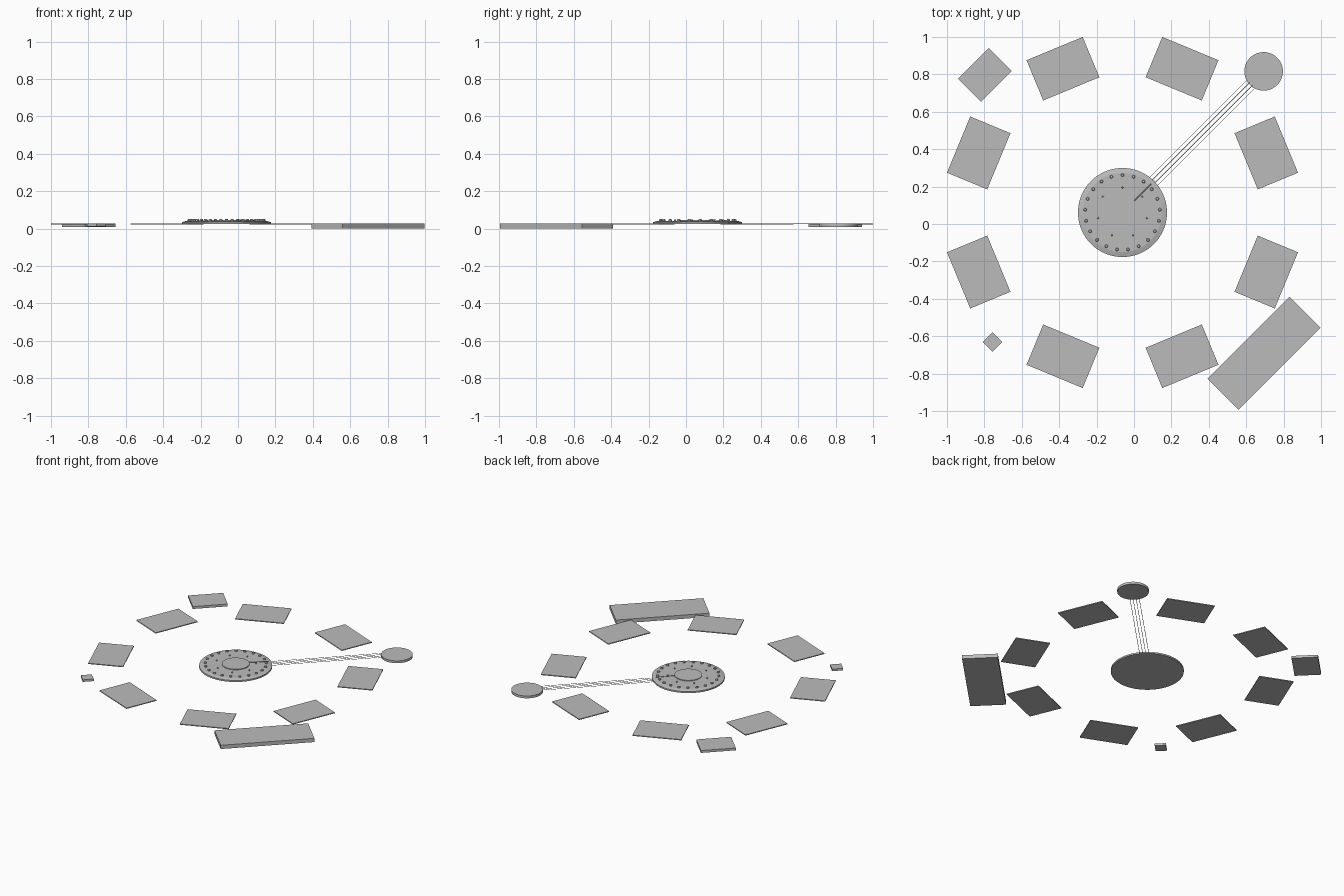
import bpy, bmesh, math
from mathutils import Vector

if "Cube" in bpy.data.objects:
    bpy.data.objects.remove(bpy.data.objects["Cube"])

CX, CY = -0.0615, 0.0615          # hub centre
grey = bpy.data.materials.new("plain grey")
grey.diffuse_color = (0.5, 0.5, 0.5, 1)
grey.use_nodes = True
grey.node_tree.nodes["Principled BSDF"].inputs["Base Color"].default_value = grey.diffuse_color


def finish(obj, name):
    obj.name = name
    obj.data.materials.append(grey)
    return obj


def box(name, x, y, z0, z1, sx, sy, angle=0):
    bpy.ops.mesh.primitive_cube_add(size=1, location=(x, y, (z0 + z1) / 2),
                                    rotation=(0, 0, math.radians(angle)))
    obj = bpy.context.object
    obj.scale = (sx, sy, z1 - z0)
    return finish(obj, name)


def lathe(name, x, y, profile, sides=64):
    """Solid of revolution from (radius, z) rings, bottom to top."""
    bm = bmesh.new()
    rings = [[bm.verts.new((x + r * math.cos(2 * math.pi * i / sides),
                            y + r * math.sin(2 * math.pi * i / sides), z))
              for i in range(sides)] for r, z in profile]
    for low, high in zip(rings, rings[1:]):
        for i in range(sides):
            j = (i + 1) % sides
            bm.faces.new((low[i], low[j], high[j], high[i]))
    bm.faces.new(rings[0][::-1])
    bm.faces.new(rings[-1])
    mesh = bpy.data.meshes.new(name)
    bm.to_mesh(mesh)
    bm.free()
    obj = bpy.data.objects.new(name, mesh)
    bpy.context.collection.objects.link(obj)
    finish(obj, name)
    bpy.ops.object.select_all(action='DESELECT')
    obj.select_set(True)
    bpy.context.view_layer.objects.active = obj
    bpy.ops.object.shade_smooth_by_angle(angle=math.radians(15))
    return obj


def cable(name, points, radius=0.0015):
    curve = bpy.data.curves.new(name, 'CURVE')
    curve.dimensions = '3D'
    curve.bevel_depth = radius
    curve.bevel_resolution = 0
    curve.use_fill_caps = True
    spline = curve.splines.new('POLY')
    spline.points.add(len(points) - 1)
    for p, co in zip(spline.points, points):
        p.co = (*co, 1)
    obj = bpy.data.objects.new(name, curve)
    bpy.context.collection.objects.link(obj)
    return finish(obj, name)


# ring of eight thin panels, long side along the ring
for k in range(8):
    a = 22.5 + 45 * k
    r = 0.832
    box("ring_panel", CX + r * math.cos(math.radians(a)), CY + r * math.sin(math.radians(a)),
        0.021, 0.027, 0.233, 0.325, a)

# corner blocks, turned 45 degrees
box("large_block", 0.695, -0.692, 0.0, 0.027, 0.62, 0.234, 45)
box("medium_block", -0.797, 0.797, 0.01, 0.027, 0.231, 0.174, 45)
box("small_block", -0.757, -0.631, 0.012, 0.027, 0.073, 0.073, 45)

# round pad and central hub with its raised middle
lathe("round_pad", 0.693, 0.816, [(0.103, 0.01), (0.103, 0.027)])
lathe("hub", CX, CY, [(0.238, 0.024), (0.238, 0.035), (0.212, 0.042),
                      (0.09, 0.042), (0.09, 0.047)])

# posts on the hub: outer ring of stubby collars, inner ring of thin pins
for count, r, size, top in ((21, 0.2, 0.009, 0.051), (7, 0.134, 0.005, 0.049)):
    for k in range(count):
        a = math.pi / 2 + 2 * math.pi * k / count
        lathe("outer_post" if count == 21 else "inner_pin",
              CX + r * math.cos(a), CY + r * math.sin(a),
              [(size, 0.040), (size, 0.047), (size * 0.7, top)], 8)

# four cables from the hub to the round pad
along = Vector((1, 1, 0)).normalized()
side = Vector((1, -1, 0)).normalized()
centre = Vector((CX, CY, 0))
for off in (-0.03, -0.01, 0.01, 0.03):
    cable("link_cable", [centre + along * d + side * off + Vector((0, 0, 0.0275))
                         for d in (0.225, 0.97)])

# short lead over the hub top to its raised middle
cable("hub_lead", [centre + along * d + Vector((0, 0, z))
                   for d, z in ((0.09, 0.047), (0.212, 0.044), (0.24, 0.0275))], 0.002)
